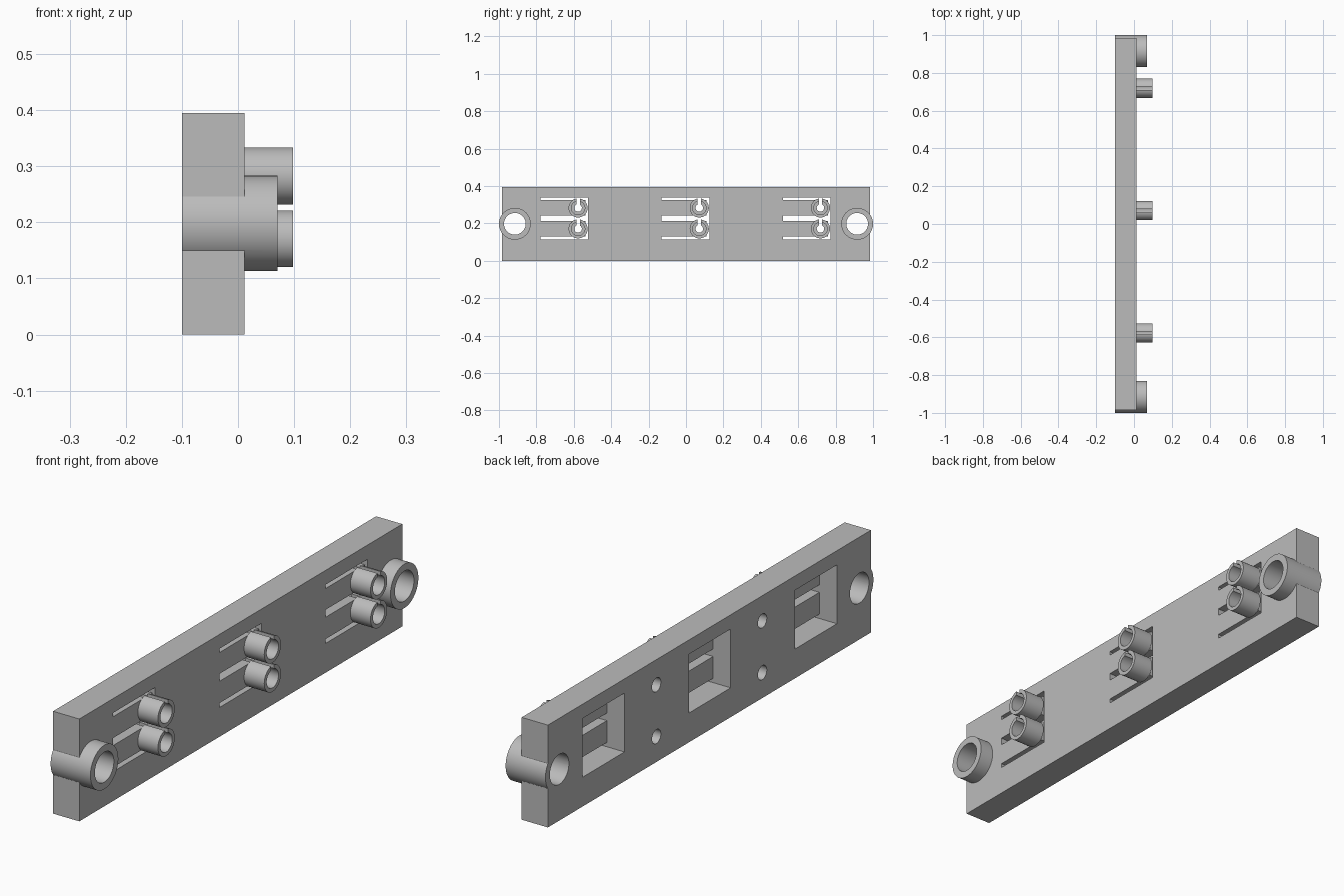
import bpy, bmesh, math
from mathutils import Matrix, Vector

cube = bpy.data.objects.get("Cube")
if cube:
    bpy.data.objects.remove(cube, do_unlink=True)

COLOR = (0.5, 0.5, 0.5, 1)
grey = bpy.data.materials.new("mid_grey")
grey.use_nodes = True
grey.diffuse_color = COLOR
grey.node_tree.nodes["Principled BSDF"].inputs["Base Color"].default_value = COLOR

BACK, FACE, ARM_BACK, TUBE_END = -0.10, 0.012, -0.025, 0.098
HEIGHT, MID = 0.395, 0.198


def make(name, bm):
    mesh = bpy.data.meshes.new(name)
    bm.to_mesh(mesh)
    bm.free()
    mesh.materials.append(grey)
    obj = bpy.data.objects.new(name, mesh)
    bpy.context.collection.objects.link(obj)
    return obj


def box(name, x, y, z):
    """Box from three (low, high) ranges."""
    bm = bmesh.new()
    bmesh.ops.create_cube(bm, size=1)
    for v in bm.verts:
        v.co = Vector([a + (c + 0.5) * (b - a) for c, (a, b) in zip(v.co, (x, y, z))])
    return make(name, bm)


def rod(name, x, y, z, radius, sides=48):
    """Cylinder along x."""
    bm = bmesh.new()
    place = Matrix.Translation((sum(x) / 2, y, z)) @ Matrix.Rotation(math.pi / 2, 4, 'Y')
    bmesh.ops.create_cone(bm, cap_ends=True, segments=sides, radius1=radius,
                          radius2=radius, depth=x[1] - x[0], matrix=place)
    return make(name, bm)


def activate(obj):
    bpy.ops.object.select_all(action='DESELECT')
    obj.select_set(True)
    bpy.context.view_layer.objects.active = obj


def combine(obj, other, operation='DIFFERENCE'):
    mod = obj.modifiers.new("cut", 'BOOLEAN')
    mod.operation = operation
    mod.solver = 'EXACT'
    mod.object = other
    activate(obj)
    bpy.ops.object.modifier_apply(modifier=mod.name)
    bpy.data.objects.remove(other, do_unlink=True)


def smooth(obj):
    activate(obj)
    bpy.ops.object.shade_smooth_by_angle(angle=math.radians(30))


# Main bar with a round mounting boss at each end
bar = box("mounting_bar", (BACK, FACE), (-0.985, 0.985), (0, HEIGHT))
for side in (-1, 1):
    y = side * 0.915
    combine(bar, rod("boss", (BACK, 0.07), y, MID, 0.085, 64), 'UNION')
    combine(bar, rod("boss_hole", (-0.2, 0.2), y, MID, 0.058, 64))

# Blind screw holes in the back
for y in (-0.323, 0.323):
    for dz in (-0.1, 0.1):
        combine(bar, rod("screw_hole", (-0.2, -0.02), y, MID + dz, 0.027, 32))

# Three windows, each with two spring arms carrying split tubes
for number, y0 in enumerate((-0.648, 0, 0.648), 1):
    root, end = y0 - 0.13, y0 + 0.125
    combine(bar, box("window", (-0.2, 0.2), (root, end), (0.113, 0.34)))
    hub = y0 + 0.071
    for level, center, low, high in (("lower", 0.171, 0.13, 0.214),
                                     ("upper", 0.283, 0.243, 0.325)):
        arm = box(f"{level}_spring_arm_{number}", (ARM_BACK, FACE), (root, end - 0.015), (low, high))
        tube = rod(f"{level}_split_tube_{number}", (FACE, TUBE_END), hub, center, 0.051)
        for part, bore in ((arm, 0.02), (tube, 0.036)):
            combine(part, rod("bore", (-0.2, 0.2), hub, center, bore))
            combine(part, box("split", (-0.21, 0.21), (hub - 0.009, hub + 0.009),
                              (center, center + 0.056)))
            smooth(part)

smooth(bar)
